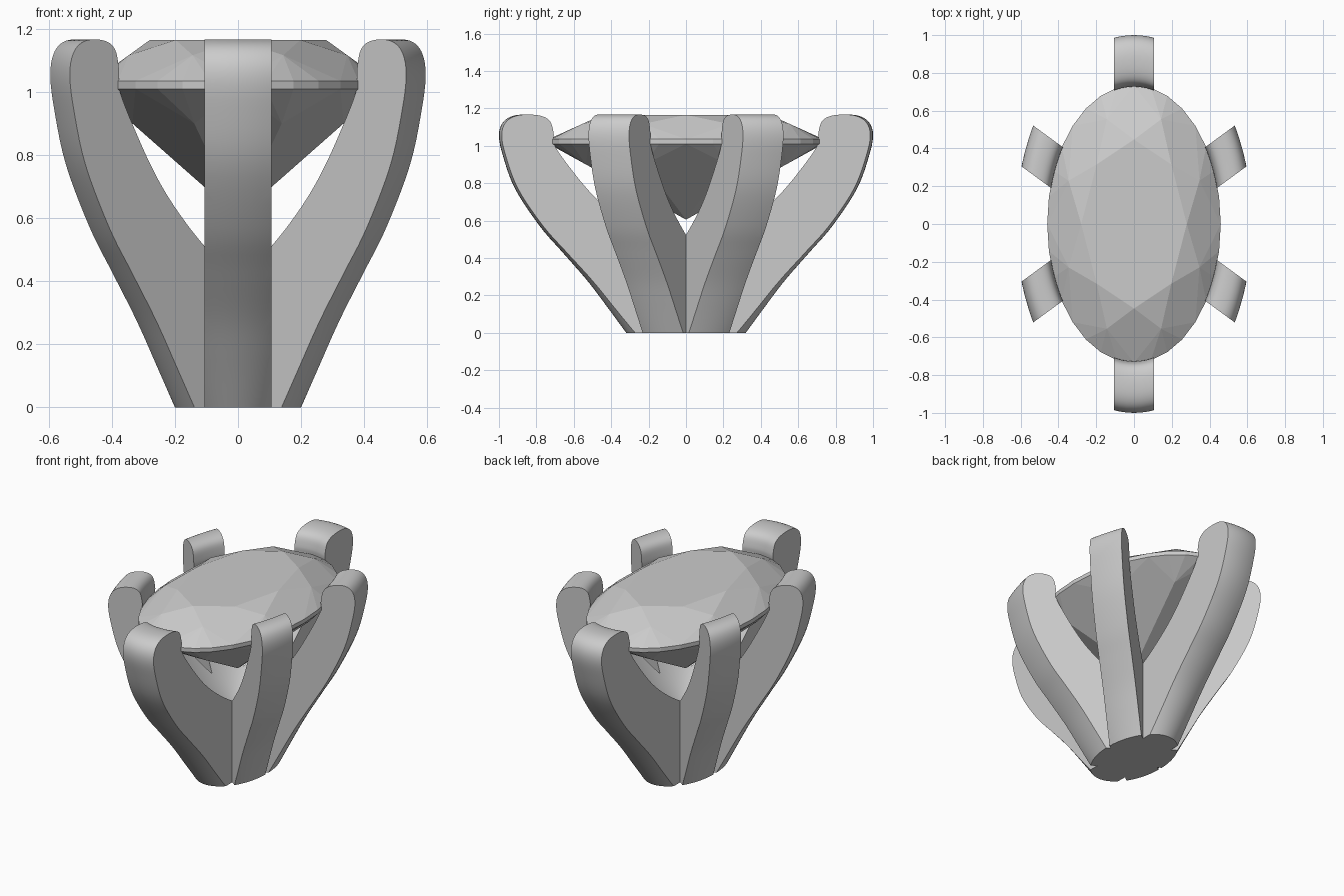
import bpy, bmesh
from math import sin, cos, pi, radians
from mathutils import Vector

if "Cube" in bpy.data.objects:
    bpy.data.objects.remove(bpy.data.objects["Cube"])

OVAL = 0.625      # width of the oval relative to its length


def add_object(name, bm):
    bmesh.ops.recalc_face_normals(bm, faces=bm.faces[:])
    mesh = bpy.data.meshes.new(name)
    bm.to_mesh(mesh)
    bm.free()
    ob = bpy.data.objects.new(name, mesh)
    bpy.context.collection.objects.link(ob)
    return ob


def smooth_path(pts, steps=5):
    """Catmull-Rom curve through the points."""
    p = [Vector(q) for q in pts]
    p = [2 * p[0] - p[1]] + p + [2 * p[-1] - p[-2]]
    out = []
    for a, b, c, d in zip(p, p[1:], p[2:], p[3:]):
        for i in range(steps):
            t = i / steps
            out.append(0.5 * (2 * b + (c - a) * t + (2 * a - 5 * b + 4 * c - d) * t * t
                              + (3 * b - a - 3 * c + d) * t ** 3))
    return out + [p[-2]]


def ring(r, z, n, offset=0.0):
    return [Vector((OVAL * r * sin(offset + 2 * pi * i / n),
                    r * cos(offset + 2 * pi * i / n), z)) for i in range(n)]


# Prong profile swept round the oval: base, outer curve, rounded tip, inner bowl
profile = smooth_path([
    (0.32, 0), (0.43, 0.15), (0.529, 0.28), (0.66, 0.43), (0.782, 0.57), (0.914, 0.77),
    (0.98, 0.95), (1.0, 1.06), (0.975, 1.13), (0.91, 1.163), (0.81, 1.163), (0.75, 1.135),
    (0.728, 1.07), (0.722, 1.0), (0.63, 0.865), (0.53, 0.74), (0.424, 0.635),
    (0.267, 0.51), (0.12, 0.42), (0, 0.37)])
SEG = 96
bm = bmesh.new()
rings = [[bm.verts.new(c) for c in ring(p.x, p.y, SEG)] for p in profile[:-1]]
for a, b in zip(rings, rings[1:]):
    for i in range(SEG):
        j = (i + 1) % SEG
        bm.faces.new((a[i], a[j], b[j], b[i]))
bm.faces.new(rings[0])
centre = bm.verts.new((0, 0, profile[-1].y))
for i in range(SEG):
    bm.faces.new((rings[-1][i], rings[-1][(i + 1) % SEG], centre))
prongs = add_object("prong_setting", bm)

# Six-armed star that leaves only the prongs
HALF = 0.1055
arms = [radians(a) for a in (36.2, 90, 143.8, 216.2, 270, 323.8)]
plan = []
for k, a in enumerate(arms):
    nxt = arms[(k + 1) % 6] + (2 * pi if k == 5 else 0)
    d, n = Vector((cos(a), sin(a))), Vector((-sin(a), cos(a)))
    plan += [d * 1.5 - n * HALF, d * 1.5 + n * HALF]
    mid, gap = (a + nxt) / 2, (nxt - a) / 2
    plan.append(Vector((cos(mid), sin(mid))) * HALF / sin(gap))
bm = bmesh.new()
face = bm.faces.new([bm.verts.new((p.x, p.y, -0.2)) for p in plan])
ext = bmesh.ops.extrude_face_region(bm, geom=[face])
bmesh.ops.translate(bm, vec=(0, 0, 1.6),
                    verts=[v for v in ext["geom"] if isinstance(v, bmesh.types.BMVert)])
cutter = add_object("star_cutter", bm)
cutter.hide_render = True
cutter.hide_set(True)

mod = prongs.modifiers.new("keep_prongs", "BOOLEAN")
mod.operation, mod.solver, mod.object = "INTERSECT", "EXACT", cutter
bpy.context.view_layer.objects.active = prongs
prongs.select_set(True)
bpy.ops.object.modifier_apply(modifier=mod.name)
bpy.ops.object.shade_smooth_by_angle(angle=radians(35))
bpy.data.objects.remove(cutter)

# Faceted oval brilliant gem: table, star tips, girdle, lower facets, culet
TABLE_R, GIRDLE_R, TOP, UPPER, LOWER, CULET = 0.447, 0.735, 1.165, 1.035, 1.01, 0.605
half = pi / 8
crown_slope = (TOP - UPPER) / (GIRDLE_R - TABLE_R)
pav_slope = (LOWER - CULET) / GIRDLE_R
star_r, low_r = 0.6, 0.58
points = ring(TABLE_R, TOP, 8)
points += ring(star_r, TOP - crown_slope * (star_r * cos(half) - TABLE_R), 8, half)
points += ring(GIRDLE_R, UPPER, 32) + ring(GIRDLE_R, LOWER, 32)
points += ring(low_r, CULET + pav_slope * low_r * cos(half), 8, half)
points.append(Vector((0, 0, CULET)))
bm = bmesh.new()
for p in points:
    bm.verts.new(p)
bmesh.ops.convex_hull(bm, input=bm.verts[:])
bmesh.ops.dissolve_limit(bm, angle_limit=radians(0.5), verts=bm.verts[:], edges=bm.edges[:])
add_object("oval_gem", bm)
